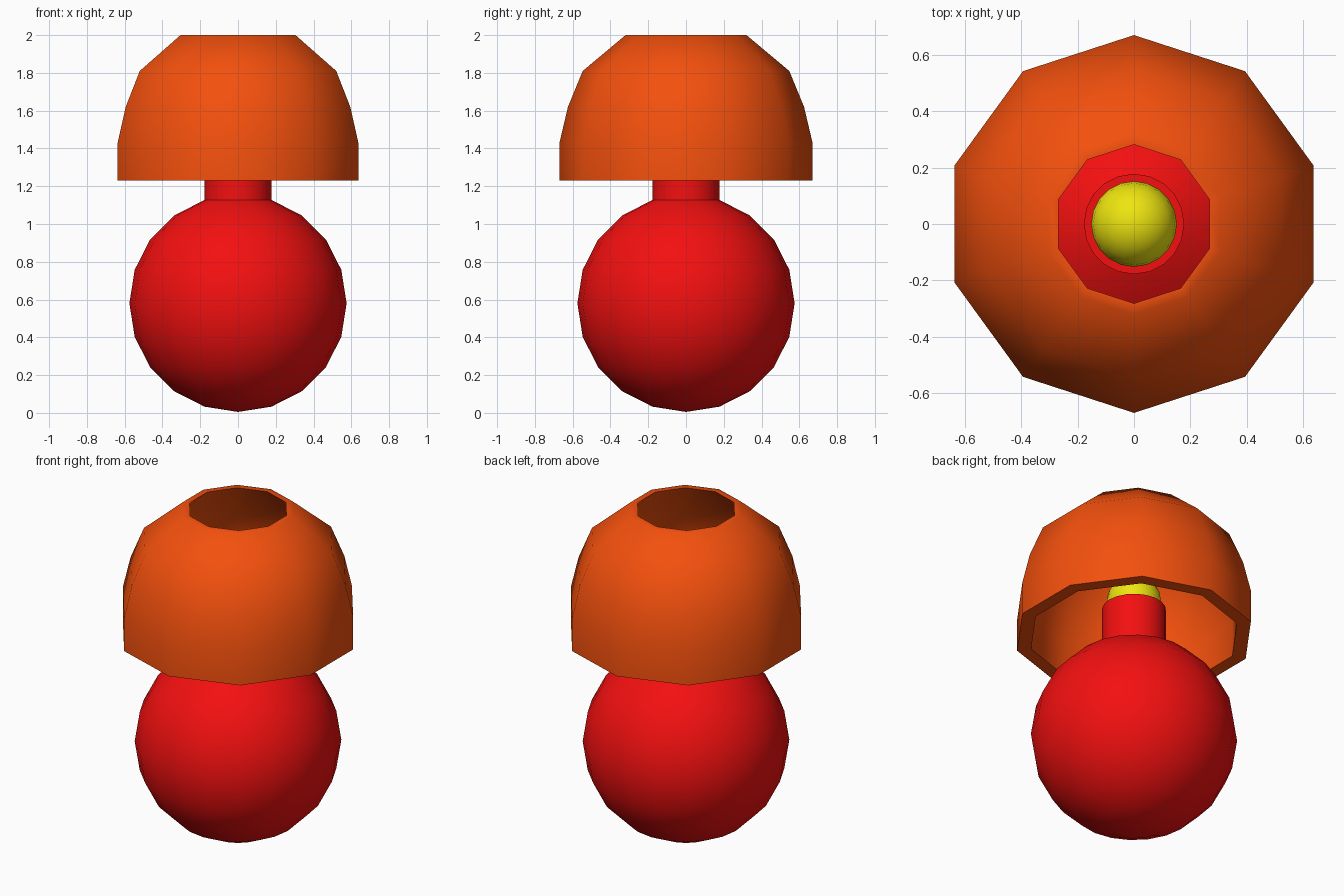
import bpy, bmesh, math

if "Cube" in bpy.data.objects:
    bpy.data.objects.remove(bpy.data.objects["Cube"])


def material(name, color):
    m = bpy.data.materials.new(name)
    m.diffuse_color = (*color, 1)
    m.use_nodes = True
    m.node_tree.nodes["Principled BSDF"].inputs["Base Color"].default_value = m.diffuse_color
    return m


def lathe(name, profile, sides, mat, start=0.0, closed=False, angle=40):
    """Revolve (radius, z) points round the z axis."""
    bm = bmesh.new()
    rings = []
    for r, z in profile:
        if r < 1e-5:
            rings.append([bm.verts.new((0, 0, z))] * sides)
        else:
            rings.append([bm.verts.new((r * math.cos(start + math.tau * i / sides),
                                        r * math.sin(start + math.tau * i / sides), z))
                          for i in range(sides)])
    pairs = list(zip(rings, rings[1:]))
    if closed:
        pairs.append((rings[-1], rings[0]))
    for a, b in pairs:
        for i in range(sides):
            j = (i + 1) % sides
            bm.faces.new(list(dict.fromkeys((a[i], a[j], b[j], b[i]))))
    bmesh.ops.recalc_face_normals(bm, faces=bm.faces)
    me = bpy.data.meshes.new(name)
    bm.to_mesh(me)
    bm.free()
    ob = bpy.data.objects.new(name, me)
    bpy.context.collection.objects.link(ob)
    me.materials.append(mat)
    bpy.ops.object.select_all(action='DESELECT')
    ob.select_set(True)
    bpy.context.view_layer.objects.active = ob
    bpy.ops.object.shade_smooth_by_angle(angle=math.radians(angle))
    return ob


def arc(radius, centre, steps, first, last):
    """Sphere profile points, counted from the bottom pole."""
    return [(radius * math.sin(math.pi * k / steps),
             centre - radius * math.cos(math.pi * k / steps))
            for k in range(first, last + 1)]


red = material("red", (0.9, 0.005, 0.005))
orange = material("orange", (0.9, 0.08, 0.004))
yellow = material("yellow", (0.85, 0.78, 0.005))

# Round base flowing into the neck
base = arc(0.575, 0.58, 10, 0, 9)
lathe("base_and_neck", base + [(0.178, 1.40), (0, 1.40)], 20, red)

# Bulb resting in the neck
lathe("bulb", arc(0.152, 1.45, 10, 0, 10), 20, yellow)

# Hollow ten-sided shade, open at both ends
outer = [(0.67, 1.23), (0.67, 1.43), (0.625, 1.62), (0.547, 1.81), (0.32, 2.0)]
inner = [(r * 0.88, z) for r, z in outer]
inner[3] = (0.47, 1.79)
lathe("shade", outer + inner[::-1], 10, orange, start=math.pi / 2, closed=True, angle=50)
